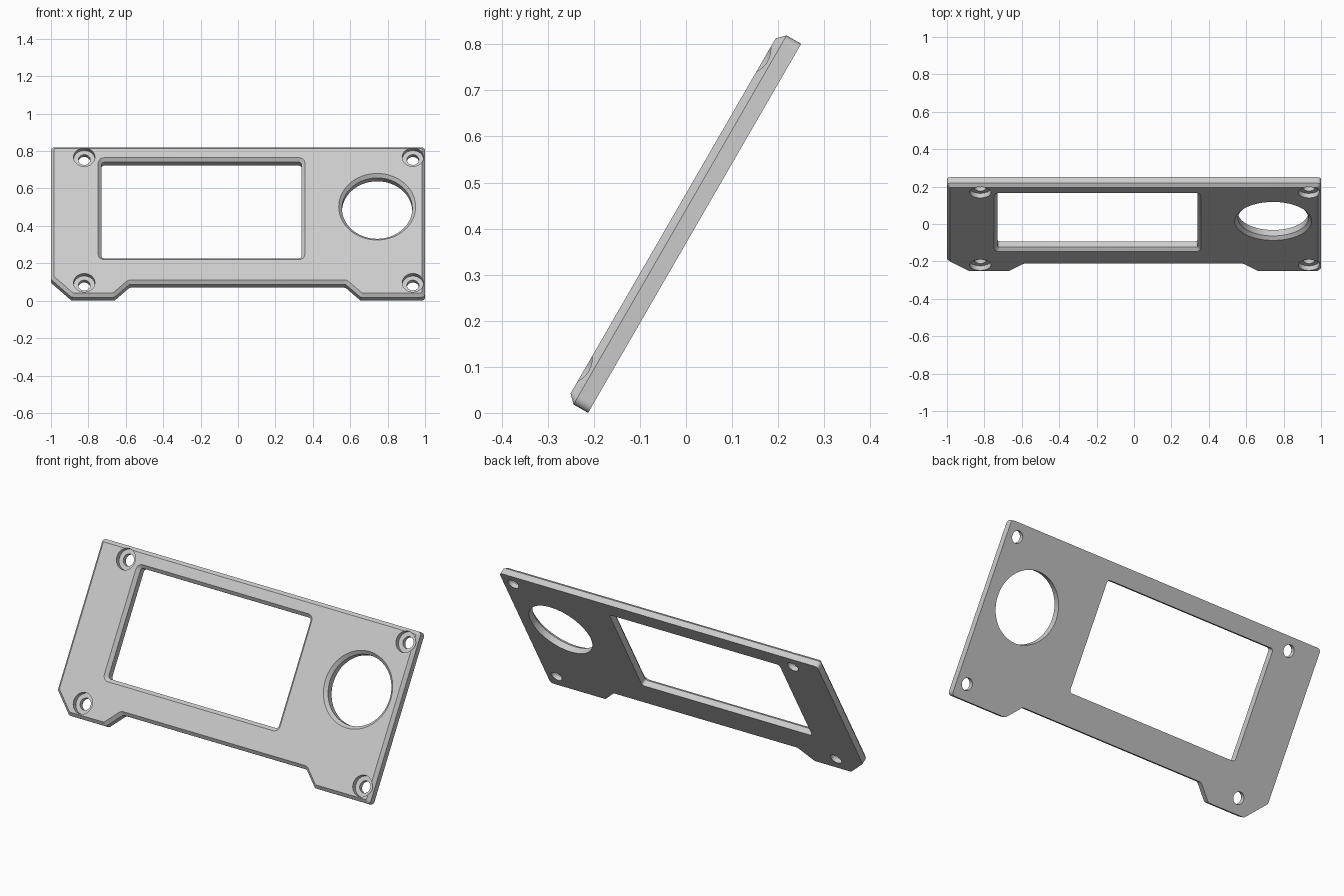
import bpy, bmesh
from math import radians, sin, cos, pi, tan
from mathutils import Vector, Matrix

cube = bpy.data.objects.get("Cube")
if cube:
    bpy.data.objects.remove(cube, do_unlink=True)

HEIGHT, THICK, CHAMFER = 0.925, 0.054, 0.0175
SHOULDER = THICK - CHAMFER

grey = bpy.data.materials.new("light grey")
grey.use_nodes = True
grey.diffuse_color = (0.6, 0.6, 0.6, 1)
grey.node_tree.nodes["Principled BSDF"].inputs["Base Color"].default_value = (0.6, 0.6, 0.6, 1)


def rounded(corners, radius, steps=5):
    """Round every corner of a counter-clockwise polygon."""
    points = [Vector(c) for c in corners]
    result = []
    for i, p in enumerate(points):
        a = (points[i - 1] - p).normalized()
        b = (points[(i + 1) % len(points)] - p).normalized()
        half = a.angle(b) / 2
        centre = p + (a + b).normalized() * radius / sin(half)
        start = p + a * radius / tan(half) - centre
        end = p + b * radius / tan(half) - centre
        sweep = -start.angle_signed(end)
        for k in range(steps + 1):
            result.append(centre + Matrix.Rotation(sweep * k / steps, 2) @ start)
    return result


def circle(x, y, radius, sides=64):
    return [Vector((x + radius * cos(2 * pi * k / sides),
                    y + radius * sin(2 * pi * k / sides))) for k in range(sides)]


def inset(points, distance):
    """Move a counter-clockwise outline inwards with mitred corners."""
    result = []
    for i, p in enumerate(points):
        d1 = (p - points[i - 1]).normalized()
        d2 = (points[(i + 1) % len(points)] - p).normalized()
        n1, n2 = Vector((-d1.y, d1.x)), Vector((-d2.y, d2.x))
        result.append(p + (n1 + n2) * distance / (1 + n1.dot(n2)))
    return result


def prism(name, outline, levels):
    """Stack the outline at (height, inset) levels into a closed solid."""
    bm = bmesh.new()
    rings = [[bm.verts.new((p.x, p.y, z)) for p in inset(outline, d)] for z, d in levels]
    n = len(outline)
    bm.faces.new(rings[0][::-1])
    bm.faces.new(rings[-1])
    for low, high in zip(rings, rings[1:]):
        for i in range(n):
            j = (i + 1) % n
            bm.faces.new((low[i], low[j], high[j], high[i]))
    mesh = bpy.data.meshes.new(name)
    bm.to_mesh(mesh)
    bm.free()
    mesh.materials.append(grey)
    obj = bpy.data.objects.new(name, mesh)
    bpy.context.collection.objects.link(obj)
    return obj


# Plate outline with clipped corner, two feet and a shallow notch between them
outline = rounded([(-1, 0.11), (-0.89, 0), (-0.66, 0), (-0.58, 0.08), (0.575, 0.08),
                   (0.655, 0), (1, 0), (1, HEIGHT), (-1, HEIGHT)], 0.02)
plate = prism("panel_plate", outline, [(0, 0), (SHOULDER, 0), (THICK, CHAMFER)])

# Cutters: chamfered window and dial opening, counterbored screw holes
through = [(-0.1, 0), (SHOULDER, 0), (THICK + 0.02, -CHAMFER - 0.02)]
window = rounded([(-0.73, 0.24), (0.34, 0.24), (0.34, 0.834), (-0.73, 0.834)], 0.015)
cutters = [prism("window_cutter", window, through),
           prism("dial_cutter", circle(0.744, 0.549, 0.188, 96), through)]
for x in (-0.822, 0.935):
    for y in (0.08, 0.855):
        cutters.append(prism("screw_cutter", circle(x, y, 0.032, 40), [(-0.1, 0), (0.1, 0)]))
        cutters.append(prism("counterbore_cutter", circle(x, y, 0.057, 48), [(0.026, 0), (0.1, 0)]))

for cutter in cutters:
    cutter.hide_render = True
    mod = plate.modifiers.new(cutter.name, "BOOLEAN")
    mod.operation, mod.solver, mod.object = "DIFFERENCE", "EXACT", cutter

# Bake the cuts, drop the cutters and lean the plate back
bpy.context.view_layer.update()
baked = bpy.data.meshes.new_from_object(plate.evaluated_get(bpy.context.evaluated_depsgraph_get()))
plate.modifiers.clear()
plate.data = baked
for cutter in cutters:
    bpy.data.objects.remove(cutter, do_unlink=True)
baked.transform(Matrix.Translation((0, -0.2125, 0)) @ Matrix.Rotation(radians(60), 4, "X"))

bpy.ops.object.select_all(action="DESELECT")
plate.select_set(True)
bpy.context.view_layer.objects.active = plate
bpy.ops.object.shade_smooth_by_angle(angle=radians(25))
